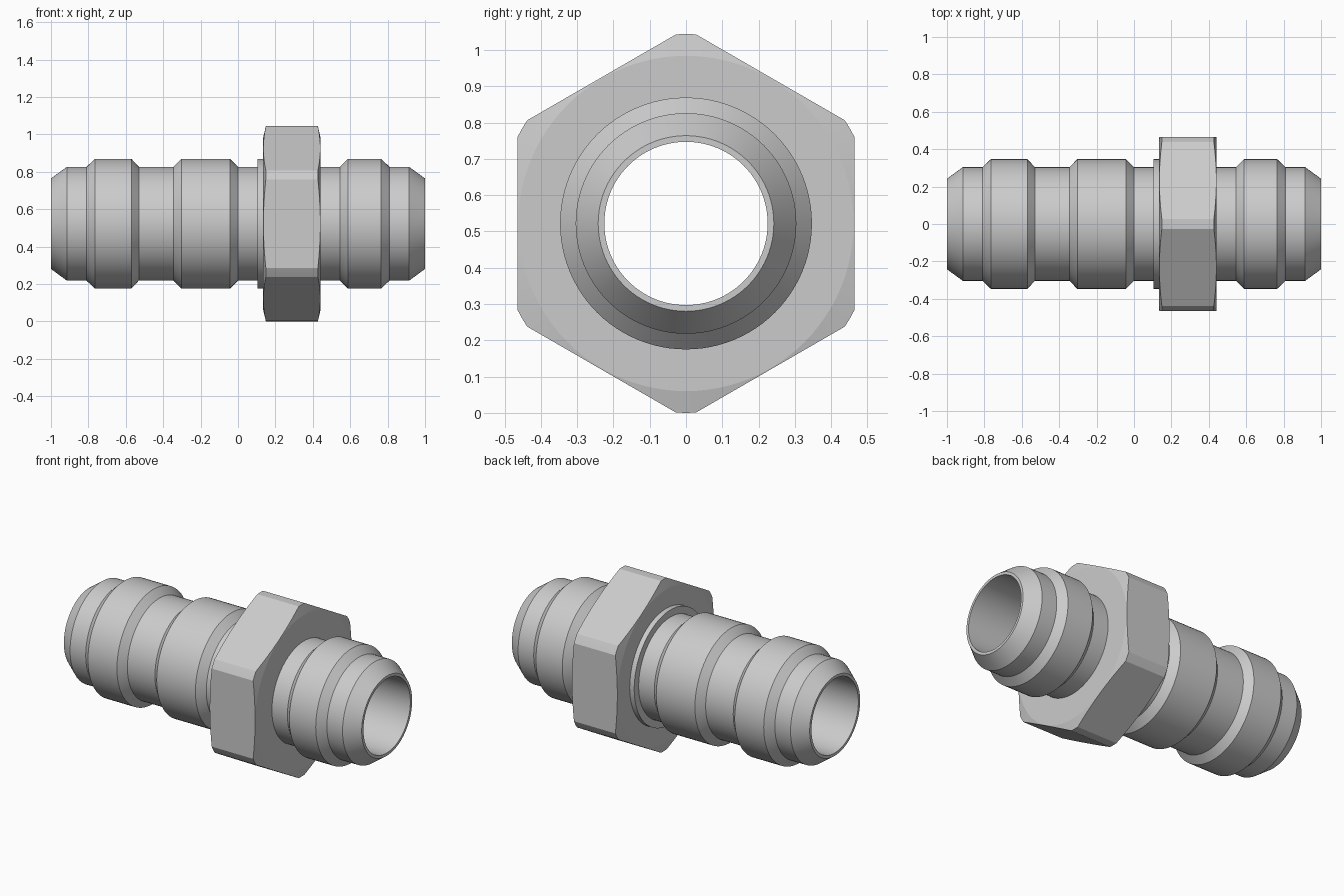
import bpy, bmesh
from math import cos, sin, tau, pi, radians

if "Cube" in bpy.data.objects:
    bpy.data.objects.remove(bpy.data.objects["Cube"])

CZ = 0.522      # height of the axis
SEG = 96


def prism_mesh(name, rings, sides, phase=0.0, closed=False):
    """Join rings of (x, radius) around the x axis; closed profile or capped ends."""
    bm = bmesh.new()
    loops = [[bm.verts.new((x, r * sin(tau * i / sides + phase),
                            CZ + r * cos(tau * i / sides + phase)))
              for i in range(sides)] for x, r in rings]
    pairs = list(zip(loops, loops[1:]))
    if closed:
        pairs.append((loops[-1], loops[0]))
    for a, b in pairs:
        for i in range(sides):
            j = (i + 1) % sides
            bm.faces.new((a[i], a[j], b[j], b[i]))
    if not closed:
        bm.faces.new(loops[0])
        bm.faces.new(loops[-1])
    bmesh.ops.recalc_face_normals(bm, faces=bm.faces)
    me = bpy.data.meshes.new(name)
    bm.to_mesh(me)
    bm.free()
    ob = bpy.data.objects.new(name, me)
    bpy.context.collection.objects.link(ob)
    return ob


def select(ob):
    bpy.ops.object.select_all(action='DESELECT')
    ob.select_set(True)
    bpy.context.view_layer.objects.active = ob


def smooth(ob):
    select(ob)
    bpy.ops.object.shade_smooth_by_angle(angle=radians(9))


# Hollow fitting body with raised bands and tapered ends
END, NECK, BAND, BORE = 0.242, 0.304, 0.347, 0.225
body = prism_mesh("fitting_body", [
    (-1.0, BORE), (-1.0, END), (-0.915, NECK), (-0.81, NECK),
    (-0.765, BAND), (-0.57, BAND), (-0.53, NECK),
    (-0.345, NECK), (-0.303, BAND), (-0.043, BAND), (0.0, NECK),
    (0.545, NECK), (0.588, BAND), (0.765, BAND), (0.81, NECK),
    (0.915, NECK), (1.0, END), (1.0, BORE)], SEG, closed=True)
smooth(body)

# Thin collar behind the hexagon
collar = prism_mesh("collar", [
    (0.105, 0.27), (0.105, BAND), (0.14, BAND), (0.14, 0.27)], SEG, closed=True)
smooth(collar)

# Hexagon with turned, chamfered corners: chamfered ring cut by a hex prism
X0, X1 = 0.135, 0.441
nut = prism_mesh("hex_nut", [
    (X0, 0.265), (X0, 0.462), (X0 + 0.014, 0.522),
    (X1 - 0.014, 0.522), (X1, 0.462), (X1, 0.265)], SEG, closed=True)
hex_flats = 0.465 / cos(pi / 6)
cutter = prism_mesh("hex_cutter", [(X0 - 0.1, hex_flats), (X1 + 0.1, hex_flats)], 6)
cutter.hide_render = True
mod = nut.modifiers.new("hex", 'BOOLEAN')
mod.operation = 'INTERSECT'
mod.solver = 'EXACT'
mod.object = cutter
select(nut)
bpy.ops.object.modifier_apply(modifier=mod.name)
bpy.data.objects.remove(cutter)
smooth(nut)
